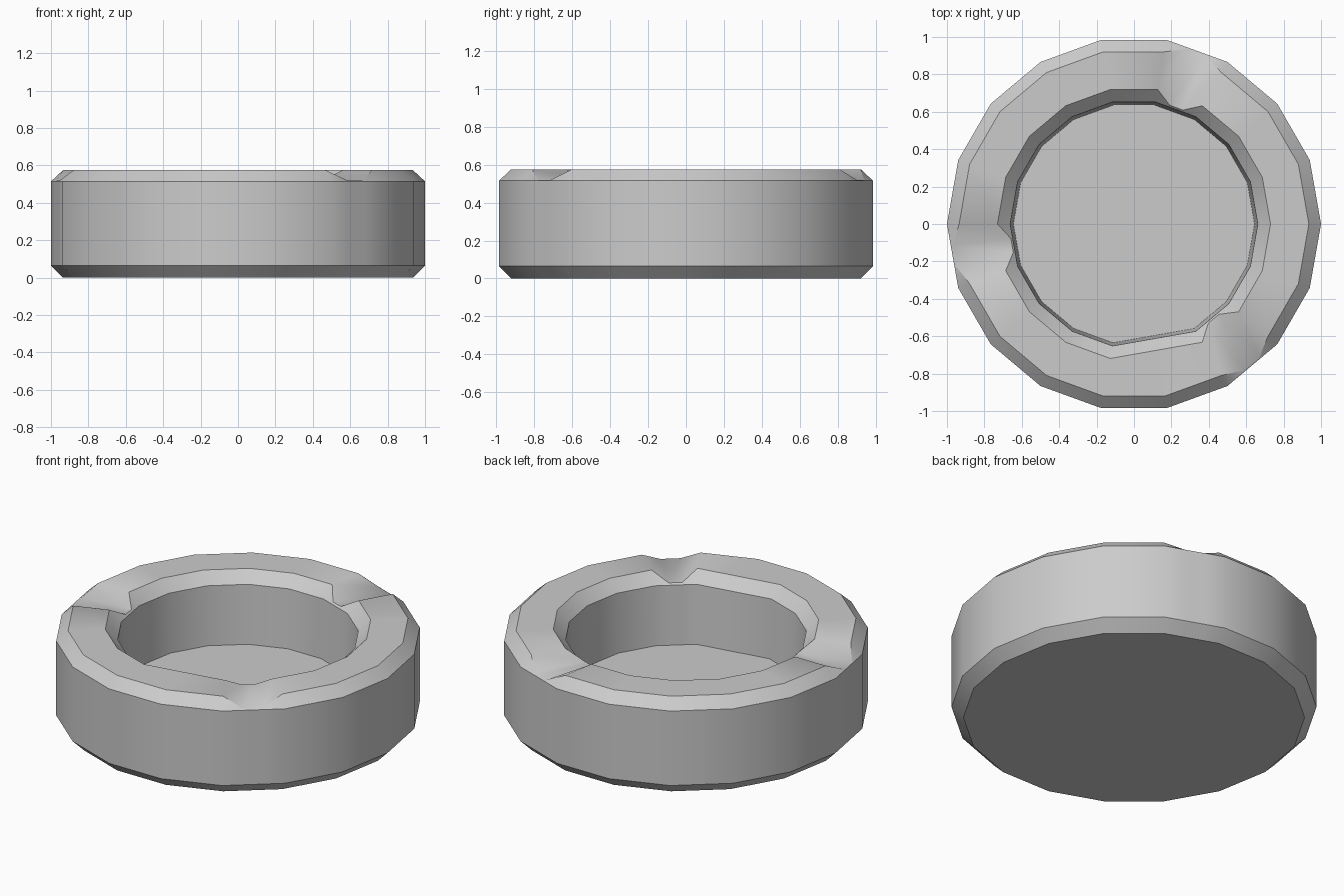
import bpy, bmesh, math
from mathutils import Vector

if "Cube" in bpy.data.objects:
    bpy.data.objects.remove(bpy.data.objects["Cube"])

SIDES = 18
NOTCH_SEGMENTS = (3, 9, 15)      # segments centred on 70, 190 and 310 degrees
# cross-section as (radius, height), from underside over the rim to the floor
RIM = [(0.935, 0), (1.0, 0.065), (1.0, 0.515), (0.935, 0.575),
       (0.73, 0.575), (0.662, 0.51), (0.645, 0.155)]
NOTCH = RIM[:3] + [(0.99, 0.52), (0.672, 0.52)] + RIM[5:]


def column(profile, i):
    a = math.tau * i / SIDES
    return [Vector((r * math.cos(a), r * math.sin(a), z)) for r, z in profile]


def between(a, b, t):
    return [p.lerp(q, t) for p, q in zip(a, b)]


# full columns, with the inside corner at 280 degrees flattened out
full = [column(RIM, i) for i in range(SIDES)]
for k in range(4, len(RIM)):
    full[14][k] = (full[13][k] + full[15][k]) / 2

# add two lowered columns in each notch segment
columns = []
for i in range(SIDES):
    columns.append(full[i])
    if i in NOTCH_SEGMENTS:
        a, b = column(NOTCH, i), column(NOTCH, i + 1)
        columns += [between(a, b, 0.34), between(a, b, 0.66)]

# dish body
bm = bmesh.new()
rings = [[bm.verts.new(p) for p in col] for col in columns]
for i, a in enumerate(rings):
    b = rings[(i + 1) % len(rings)]
    for k in range(len(RIM) - 1):
        bm.faces.new((a[k], b[k], b[k + 1], a[k + 1]))

# underside and inner floor
bm.faces.new([r[0] for r in reversed(rings)])
bm.faces.new([r[-1] for r in rings])
bmesh.ops.recalc_face_normals(bm, faces=bm.faces)

mesh = bpy.data.meshes.new("notched_dish")
bm.to_mesh(mesh)
bm.free()
dish = bpy.data.objects.new("notched_dish", mesh)
bpy.context.collection.objects.link(dish)
bpy.context.view_layer.objects.active = dish
dish.select_set(True)
bpy.ops.object.shade_smooth_by_angle(angle=math.radians(38))
